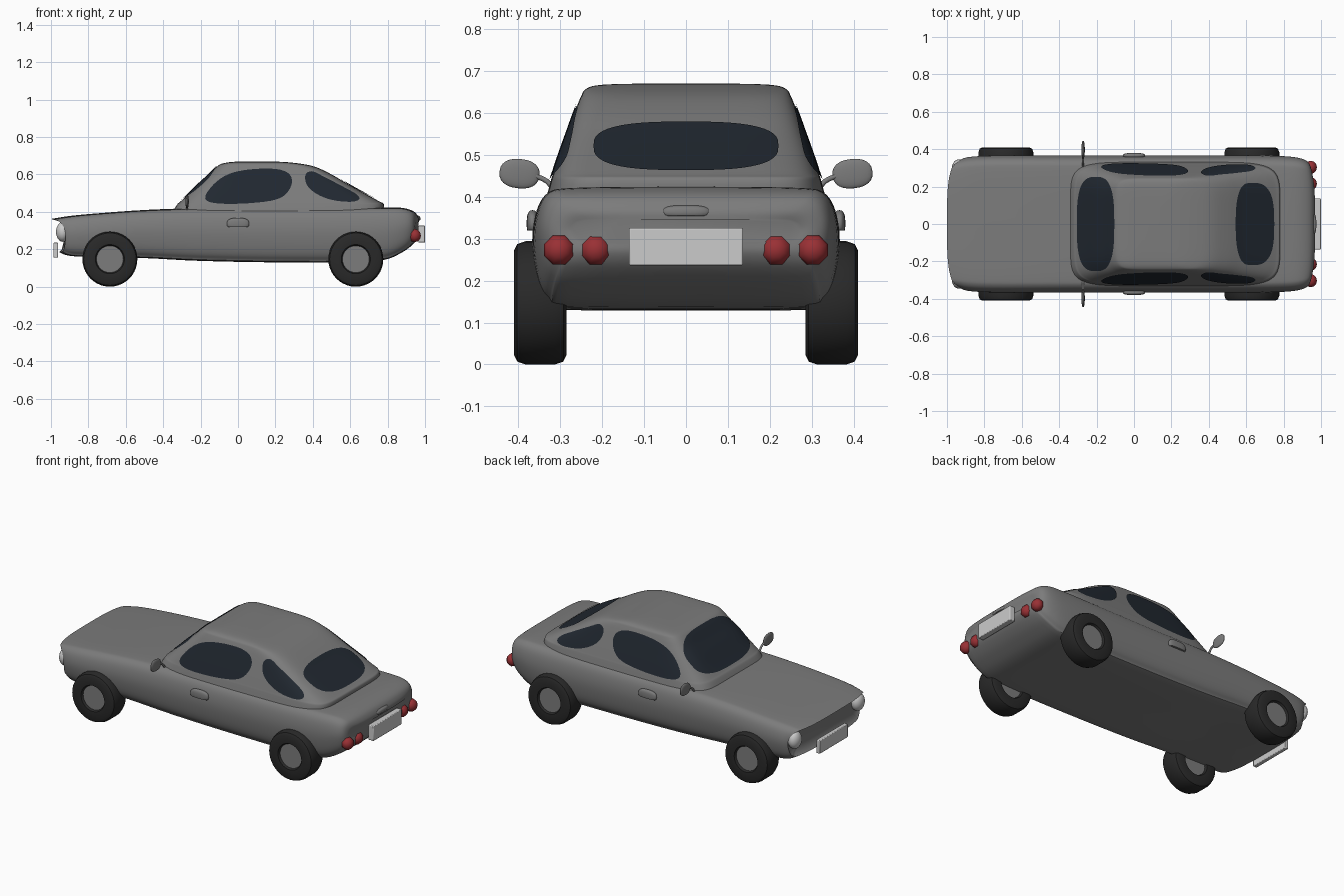
import bpy, math
from mathutils import Vector, Matrix
from mathutils.bvhtree import BVHTree

if "Cube" in bpy.data.objects:
    bpy.data.objects.remove(bpy.data.objects["Cube"])


def material(name, *rgb):
    m = bpy.data.materials.new(name)
    m.diffuse_color = (*rgb, 1)
    m.use_nodes = True
    m.node_tree.nodes["Principled BSDF"].inputs["Base Color"].default_value = m.diffuse_color
    return m


PAINT = material("grey_paint", 0.2, 0.2, 0.2)
GLASS = material("dark_glass", 0.015, 0.021, 0.03)
RUBBER = material("rubber", 0.022, 0.022, 0.022)
RED = material("red_lens", 0.32, 0.03, 0.035)
PALE = material("pale_metal", 0.65, 0.65, 0.65)


def make(name, verts, faces, mat=PAINT, angle=35):
    me = bpy.data.meshes.new(name)
    me.from_pydata(verts, [], faces)
    ob = bpy.data.objects.new(name, me)
    bpy.context.collection.objects.link(ob)
    return finish(ob, name, mat, angle)


def finish(ob, name, mat=PAINT, angle=35):
    ob.name = name
    ob.data.materials.append(mat)
    bpy.ops.object.select_all(action='DESELECT')
    bpy.context.view_layer.objects.active = ob
    ob.select_set(True)
    bpy.ops.object.mode_set(mode='EDIT')
    bpy.ops.mesh.select_all(action='SELECT')
    bpy.ops.mesh.normals_make_consistent(inside=False)
    bpy.ops.object.mode_set(mode='OBJECT')
    bpy.ops.object.shade_smooth_by_angle(angle=math.radians(angle))
    return ob


def spline(pts, steps, closed=False):
    """Catmull-Rom through tuples of any length."""
    n, out = len(pts), []
    get = lambda i: Vector(pts[i % n] if closed else pts[max(0, min(n - 1, i))])
    for i in range(n if closed else n - 1):
        a, b, c, d = (get(i + k) for k in (-1, 0, 1, 2))
        for s in range(steps):
            t = s / steps
            out.append(0.5 * (2*b + (c - a)*t + (2*a - 5*b + 4*c - d)*t*t + (3*b - a - 3*c + d)*t**3))
    return out if closed else out + [get(n - 1)]


def power(v, e):
    return math.copysign(abs(v) ** e, v)


def superellipse(cx, cy, rx, ry, p, n):
    return [(cx + rx * power(math.cos(2*math.pi*i/n), 2/p), cy + ry * power(math.sin(2*math.pi*i/n), 2/p))
            for i in range(n)]


def loft(name, rings, mat=PAINT, angle=35):
    n = len(rings[0])
    faces = [(r*n + i, r*n + (i+1) % n, (r+1)*n + (i+1) % n, (r+1)*n + i)
             for r in range(len(rings) - 1) for i in range(n)]
    faces += [tuple(range(n)), tuple(range((len(rings)-1)*n, len(rings)*n))]
    return make(name, [v for r in rings for v in r], faces, mat, angle)


# body: half section (share of half width, share of height) swept along x
half = spline([(0, 1), (0.5, 0.997), (0.8, 0.985), (0.9, 0.955), (0.965, 0.85), (1, 0.66),
               (1, 0.45), (0.965, 0.2), (0.9, 0.06), (0.78, 0.005), (0, 0)], 4)
section = [tuple(p) for p in half] + [(-p[0], p[1]) for p in half[-2:0:-1]]


def body_ring(xt, xb, hw, zb, zt, bow):
    # xt: x of the top lip, xb: x of the rest, bow: how far the sides sweep along x
    return [(xb + (xt - xb) * max(0, t)**6 + bow * u**4, hw * u, zb + (zt - zb) * t) for u, t in section]


stations = [(-1.0, -0.957, 0.345, 0.185, 0.362, 0.035), (-0.9, -0.9, 0.357, 0.165, 0.378, 0.02),
            (-0.75, -0.75, 0.364, 0.158, 0.392, 0), (-0.5, -0.5, 0.365, 0.153, 0.41, 0),
            (-0.2, -0.2, 0.365, 0.138, 0.42, 0), (0.2, 0.2, 0.365, 0.13, 0.42, 0),
            (0.6, 0.6, 0.365, 0.13, 0.422, 0), (0.78, 0.78, 0.362, 0.143, 0.424, 0),
            (0.88, 0.88, 0.353, 0.185, 0.421, -0.005), (0.94, 0.94, 0.335, 0.23, 0.402, -0.015),
            (0.965, 0.965, 0.305, 0.265, 0.37, -0.02), (0.968, 0.968, 0.27, 0.29, 0.345, -0.02)]
recess = [(-0.932, -0.932, 0.28, 0.24, 0.31, 0.01), (-0.942, -0.942, 0.325, 0.2, 0.345, 0.03)]
loft("body", [body_ring(*s) for s in recess + spline(stations, 4)], angle=50)

# cabin: rounded outlines stacked upward (z, front x, rear x, half width)
levels = [(0.39, -0.355, 0.78, 0.335), (0.44, -0.325, 0.78, 0.322), (0.455, -0.308, 0.757, 0.317),
          (0.5, -0.26, 0.675, 0.302), (0.55, -0.21, 0.585, 0.284), (0.6, -0.155, 0.5, 0.266),
          (0.64, -0.115, 0.415, 0.25), (0.658, -0.085, 0.33, 0.237), (0.667, -0.03, 0.24, 0.2),
          (0.67, 0.04, 0.14, 0.1)]
rings = []
for z, x0, x1, hw in spline(levels, 4):
    rings.append([(x, y, z) for x, y in superellipse((x0 + x1) / 2, 0, (x1 - x0) / 2, hw, 7, 160)])
cabin = loft("cabin", rings, angle=40)
bvh = BVHTree.FromPolygons([v.co for v in cabin.data.vertices], [p.vertices for p in cabin.data.polygons])


# windows: flat outlines projected onto the cabin
def window(name, outline, place, direction):
    n = len(outline)
    cx, cy = (sum(p[k] for p in outline) / n for k in (0, 1))
    verts, k = [], 8

    def hit(a, b):
        o, d = Vector(place(a, b)), Vector(direction)
        loc, nor, _, _ = bvh.ray_cast(o, d)
        if loc is None:
            loc, nor, _, _ = bvh.find_nearest(o + d * 0.8)
        if nor.dot(d) > 0:
            nor = -nor
        return loc + nor * 0.004

    for r in range(1, k + 1):
        verts += [hit(cx + (p[0] - cx) * r / k, cy + (p[1] - cy) * r / k) for p in outline]
    verts.append(hit(cx, cy))
    faces = [(r*n + i, r*n + (i+1) % n, (r+1)*n + (i+1) % n, (r+1)*n + i) for r in range(k - 1) for i in range(n)]
    faces += [(k * n, (i + 1) % n, i) for i in range(n)]
    make(name, verts, faces, GLASS, 60)


window("windscreen", superellipse(-0.203, 0, 0.1, 0.25, 3, 48), lambda a, b: (a, b, 1), (0, 0, -1))
window("rear_window", superellipse(0, 0.518, 0.22, 0.058, 2.8, 48), lambda a, b: (1.3, a, b), (-1, 0, 0))
door_glass = spline([(-0.175, 0.47), (-0.13, 0.545), (-0.05, 0.6), (0.06, 0.625), (0.2, 0.628), (0.275, 0.6),
                     (0.285, 0.54), (0.23, 0.475), (0.1, 0.448), (-0.1, 0.443)], 4, True)
quarter_glass = spline([(0.36, 0.595), (0.395, 0.615), (0.46, 0.585), (0.555, 0.535), (0.63, 0.493), (0.647, 0.465),
                        (0.6, 0.452), (0.5, 0.463), (0.42, 0.495), (0.37, 0.54)], 4, True)


def ball(name, loc, scale, mat=PAINT, segs=24, rings=12, axis='Z', floor=-1, boxy=1):
    """Scaled sphere; floor cuts the underside flat, boxy below 1 squares it."""
    bpy.ops.mesh.primitive_uv_sphere_add(segments=segs, ring_count=rings, radius=1)
    ob = bpy.context.object
    if axis == 'X':
        ob.data.transform(Matrix.Rotation(math.pi / 2, 4, 'Y') @ Matrix.Rotation(math.pi / segs, 4, 'Z'))
    for v in ob.data.vertices:
        v.co = [power(c, boxy) if abs(c) > 1e-5 else 0 for c in v.co]
        v.co.z = max(v.co.z, floor)
    ob.data.transform(Matrix.Translation(loc) @ Matrix.Diagonal((*scale, 1)))
    return finish(ob, name, mat, 60)


def box(name, loc, size, mat):
    bpy.ops.mesh.primitive_cube_add(size=1)
    ob = bpy.context.object
    ob.data.transform(Matrix.Translation(loc) @ Matrix.Diagonal((*size, 1)))
    mod = ob.modifiers.new("soft_edges", 'BEVEL')
    mod.width, mod.segments = 0.004, 2
    finish(ob, name, mat)


def lathe(name, profile, loc, side, mat=PAINT, n=40):
    """Spin (radius, distance outward) about the y direction."""
    loft(name, [[(loc[0] + r * math.cos(2*math.pi*i/n), loc[1] + side * d, loc[2] + r * math.sin(2*math.pi*i/n))
                 for i in range(n)] for r, d in profile], mat, 40)


tyre = [(0.07, -0.045), (0.078, -0.06), (0.125, -0.0625), (0.14, -0.055), (0.147, -0.035), (0.147, 0.035),
        (0.14, 0.055), (0.125, 0.0625), (0.078, 0.06), (0.07, 0.045)]
hub = [(0.02, -0.048), (0.072, -0.048), (0.072, 0.048), (0.02, 0.048)]

for s, side in ((-1, "left"), (1, "right")):
    for end, x in (("front", -0.685), ("rear", 0.63)):
        lathe(f"{end}_{side}_tyre", tyre, (x, s * 0.3475, 0.147), s, RUBBER)
        lathe(f"{end}_{side}_hub", hub, (x, s * 0.3475, 0.147), s)
    window(f"{side}_door_window", door_glass, lambda a, b: (a, s, b), (0, -s, 0))
    window(f"{side}_quarter_window", quarter_glass, lambda a, b: (a, s, b), (0, -s, 0))
    ball(f"{side}_headlight", (-0.937, s * 0.3, 0.293), (0.036, 0.045, 0.053), PALE)
    for y in (0.215, 0.303):
        ball(f"{side}_tail_light", (0.945, s * y, 0.273), (0.033, 0.038, 0.038), RED, 8, 6, 'X')
    ball(f"{side}_door_handle", (0, s * 0.366, 0.336), (0.06, 0.014, 0.032), floor=-0.5, boxy=0.75)
    # door mirror: flat oval head on a curved stalk
    head = ball(f"{side}_mirror_head", (0, 0, 0), (0.009, 0.048, 0.035), boxy=0.85)
    head.data.transform(Matrix.Translation((-0.272, s * 0.397, 0.455)) @ Matrix.Rotation(s * 0.1, 4, 'X'))
    path = spline([(-0.272, s * 0.31, 0.41), (-0.272, s * 0.332, 0.437), (-0.272, s * 0.36, 0.45)], 4)
    cu = bpy.data.curves.new(f"{side}_mirror_stalk", 'CURVE')
    cu.dimensions, cu.bevel_depth, cu.use_fill_caps = '3D', 0.006, True
    cu.materials.append(PAINT)
    sp = cu.splines.new('POLY')
    sp.points.add(len(path) - 1)
    for p, co in zip(sp.points, path):
        p.co = (*co, 1)
    bpy.context.collection.objects.link(bpy.data.objects.new(cu.name, cu))

# plates and boot handle
box("front_plate", (-0.975, 0, 0.195), (0.025, 0.27, 0.08), PALE)
box("rear_plate", (0.982, 0, 0.281), (0.036, 0.272, 0.09), PALE)
ball("boot_handle", (0.955, 0, 0.363), (0.02, 0.06, 0.017), floor=-0.5, boxy=0.75)
